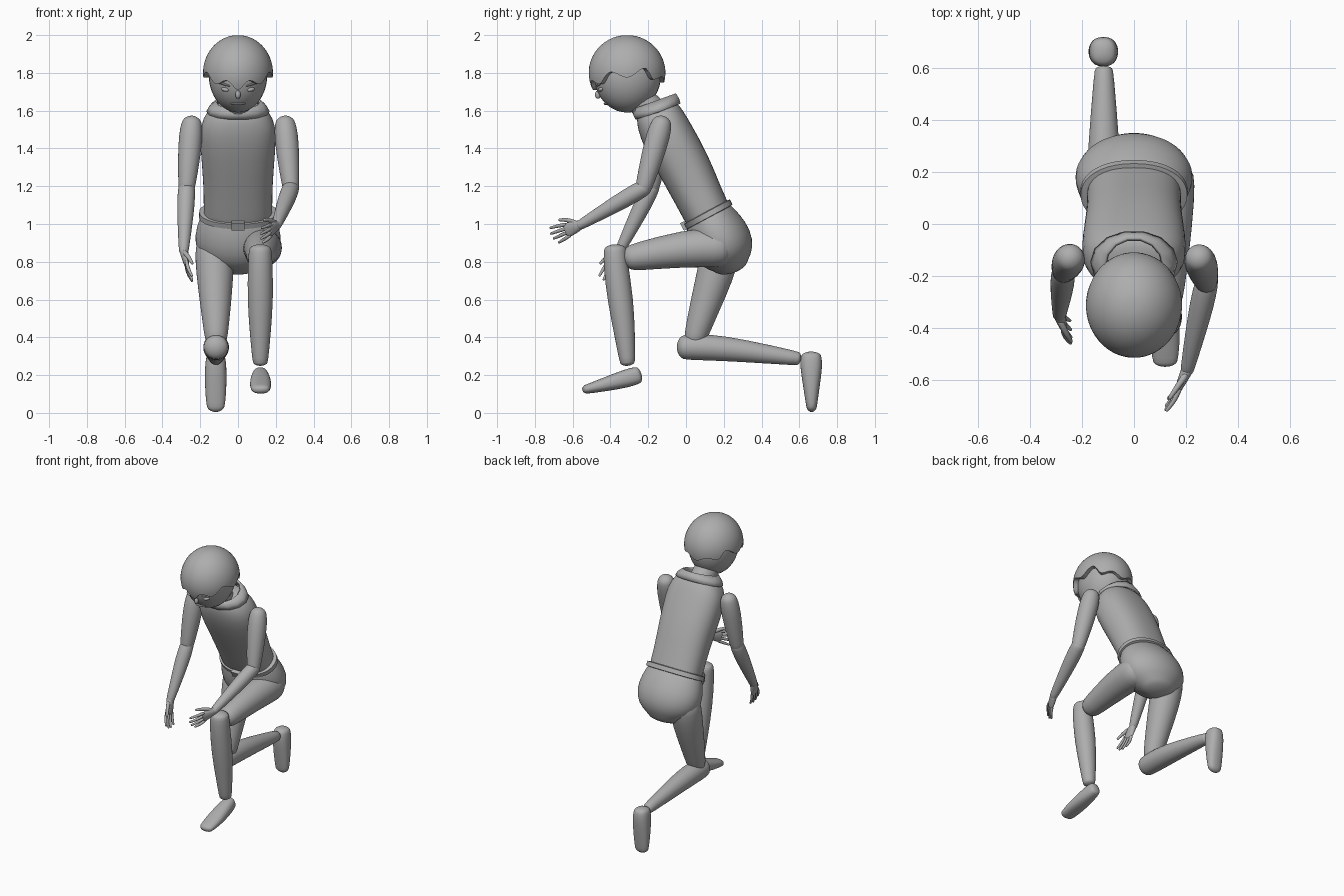
import bpy, bmesh
from math import sin, cos, pi, acos, radians, copysign
from mathutils import Vector

cube = bpy.data.objects.get("Cube")
if cube:
    bpy.data.objects.remove(cube, do_unlink=True)

grey = bpy.data.materials.new("plain grey")
grey.use_nodes = True
grey.diffuse_color = (0.42, 0.42, 0.42, 1)
grey.node_tree.nodes["Principled BSDF"].inputs["Base Color"].default_value = (0.42, 0.42, 0.42, 1)


def finish(ob, name, subdiv=0, angle=60):
    ob.name = ob.data.name = name
    ob.data.materials.append(grey)
    bpy.ops.object.select_all(action="DESELECT")
    ob.select_set(True)
    bpy.context.view_layer.objects.active = ob
    bpy.ops.object.shade_smooth_by_angle(angle=radians(angle))
    if subdiv:
        ob.modifiers.new("smooth", "SUBSURF").levels = subdiv
        ob.modifiers["smooth"].render_levels = subdiv
    return ob


def skin(name, rings, ends=(True, True), **kw):
    """Bridge a list of equal vertex rings into one surface."""
    bm = bmesh.new()
    loops = [[bm.verts.new(p) for p in ring] for ring in rings]
    n = len(loops[0])
    for a, b in zip(loops, loops[1:]):
        for i in range(n):
            bm.faces.new((a[i], a[(i + 1) % n], b[(i + 1) % n], b[i]))
    if ends[0]:
        bm.faces.new(loops[0][::-1])
    if ends[1]:
        bm.faces.new(loops[-1])
    bmesh.ops.recalc_face_normals(bm, faces=bm.faces[:])
    mesh = bpy.data.meshes.new(name)
    bm.to_mesh(mesh)
    bm.free()
    ob = bpy.data.objects.new(name, mesh)
    bpy.context.collection.objects.link(ob)
    return finish(ob, name, **kw)


def loft(name, pts, caps=(0.8, 0.8), segs=20, power=1.0, subdiv=1, closed=True):
    """Sweep ellipses (x, y, z, side radius, depth radius) with rounded ends."""
    c = [Vector(p[:3]) for p in pts]
    rings = []
    last = len(c) - 1
    for i, p in enumerate(pts):
        t = (c[min(i + 1, last)] - c[max(i - 1, 0)]).normalized()
        u = (Vector((1, 0, 0)) - t * t.x).normalized()
        v = t.cross(u)

        def ring(shift=0.0, size=1.0):
            out = []
            for k in range(segs):
                a = 2 * pi * k / segs
                ca, sa = (copysign(abs(f) ** power, f) for f in (cos(a), sin(a)))
                out.append(c[i] + t * shift + (u * ca * p[3] + v * sa * p[4]) * size)
            return out

        steps = [radians(d) for d in (30, 60, 82)]
        r = min(p[3], p[4])
        if i == 0 and closed:
            rings += [ring(-caps[0] * r * sin(s), cos(s)) for s in reversed(steps)]
        rings.append(ring())
        if i == last and closed:
            rings += [ring(caps[1] * r * sin(s), cos(s)) for s in steps]
    return skin(name, rings, (closed, closed), subdiv=subdiv)


def limb(name, *pts, **kw):
    return loft(name, [(*p, p[-1]) for p in pts], **kw)


def ball(name, loc, scale):
    bpy.ops.mesh.primitive_uv_sphere_add(segments=32, ring_count=20, radius=1, location=loc)
    ob = bpy.context.object
    ob.scale = scale
    return finish(ob, name)


# Torso, pelvis, belt
loft("torso", [(0, 0.13, 1.02, 0.185, 0.125), (0, 0.07, 1.14, 0.18, 0.127),
               (0, -0.005, 1.30, 0.19, 0.14), (0, -0.10, 1.47, 0.205, 0.14),
               (0, -0.135, 1.55, 0.19, 0.13), (0, -0.155, 1.60, 0.15, 0.115)],
     caps=(0.2, 0.3), segs=32, power=0.85)
loft("pelvis", [(0, 0.115, 1.06, 0.19, 0.125), (0, 0.15, 0.98, 0.222, 0.155),
                (0, 0.19, 0.90, 0.232, 0.168), (0, 0.225, 0.82, 0.2, 0.145),
                (0, 0.24, 0.775, 0.12, 0.09)], caps=(0.2, 0.4), segs=32)
loft("belt", [(0, 0.125, 1.038, 0.207, 0.138), (0, 0.111, 1.064, 0.205, 0.138)],
     caps=(0.06, 0.06), segs=40, power=0.93, subdiv=0)
bpy.ops.mesh.primitive_cube_add(size=1, location=(0, -0.01, 0.99), rotation=(0.49, 0, 0))
buckle = bpy.context.object
buckle.scale = (0.07, 0.025, 0.045)
bevel = buckle.modifiers.new("bevel", "BEVEL")
bevel.width = 0.006
finish(buckle, "buckle", angle=30)

# Neck and flared collar
limb("neck", (0, -0.15, 1.57, 0.085), (0, -0.22, 1.63, 0.08), (0, -0.28, 1.7, 0.08))
collar = loft("collar", [(0, -0.148, 1.595, 0.168, 0.13), (0, -0.157, 1.62, 0.155, 0.132),
                         (0, -0.168, 1.65, 0.118, 0.125)],
              segs=14, subdiv=0, closed=False)
collar.modifiers.new("thickness", "SOLIDIFY").thickness = 0.014

# Head with small facial features
ball("head", (0, -0.31, 1.79), (0.155, 0.178, 0.2))
ball("nose", (0, -0.466, 1.685), (0.014, 0.016, 0.022))
ball("mouth", (0, -0.424, 1.637), (0.04, 0.012, 0.007))
for side, s in (("left", 1), ("right", -1)):
    eye = ball(side + "_eye", (s * 0.068, -0.452, 1.712), (0.022, 0.012, 0.011))
    eye.rotation_euler = (0, -s * 0.2, s * 0.4)
    brow = ball(side + "_brow", (s * 0.068, -0.46, 1.738), (0.03, 0.01, 0.006))
    brow.rotation_euler = (0, -s * 0.25, s * 0.4)

# Hair cap with a wavy hem
HEM = [(0, 1.71), (20, 1.76), (40, 1.74), (65, 1.805), (90, 1.775),
       (118, 1.825), (135, 1.765), (155, 1.78), (180, 1.75)]


def hem_angle(a):
    d = abs((a + 180) % 360 - 180)
    for (a0, z0), (a1, z1) in zip(HEM, HEM[1:]):
        if d <= a1:
            f = (1 - cos(pi * (d - a0) / (a1 - a0))) / 2
            return acos((z0 + (z1 - z0) * f - 1.8) / 0.2)


def hair_ring(f, size=1.0):
    ring = []
    for k in range(72):
        a = k * 5
        p = hem_angle(a) * f
        ring.append((0.185 * size * sin(p) * sin(radians(a)),
                     -0.312 - 0.203 * size * sin(p) * cos(radians(a)), 1.8 + 0.2 * cos(p)))
    return ring


skin("hair", [hair_ring(j / 16) for j in range(1, 17)][::1] + [hair_ring(1, 0.8)], (True, False))

# Left leg, planted forward
limb("left_thigh", (0.13, 0.17, 0.875, 0.108), (0.127, 0.0, 0.872, 0.1),
     (0.12, -0.27, 0.825, 0.074), caps=(0.8, 0.9))
limb("left_shin", (0.118, -0.375, 0.865, 0.062), (0.118, -0.372, 0.78, 0.066),
     (0.118, -0.347, 0.6, 0.07), (0.118, -0.325, 0.42, 0.056),
     (0.118, -0.31, 0.27, 0.042), caps=(0.45, 0.5))
loft("left_foot", [(0.118, -0.255, 0.2, 0.04, 0.046), (0.118, -0.31, 0.184, 0.05, 0.05),
                   (0.12, -0.43, 0.15, 0.06, 0.037), (0.12, -0.525, 0.126, 0.05, 0.025)],
     caps=(0.5, 1.0), power=0.85)

# Right leg, kneeling
limb("right_thigh", (-0.125, 0.185, 0.86, 0.105), (-0.122, 0.155, 0.73, 0.1),
     (-0.118, 0.095, 0.55, 0.08), (-0.116, 0.05, 0.4, 0.062))
limb("right_shin", (-0.116, -0.005, 0.348, 0.068), (-0.116, 0.12, 0.348, 0.071),
     (-0.116, 0.3, 0.33, 0.061), (-0.116, 0.59, 0.288, 0.038), caps=(0.65, 0.5))
loft("right_foot", [(-0.118, 0.663, 0.3, 0.05, 0.055), (-0.118, 0.663, 0.25, 0.058, 0.061),
                    (-0.118, 0.664, 0.14, 0.058, 0.044), (-0.118, 0.665, 0.04, 0.05, 0.03)],
     caps=(0.5, 1.2), power=0.85)


# Arms and hands
def hand(side, wrist, heading):
    w, d = Vector(wrist), Vector(heading).normalized()
    u = (Vector((1, 0, 0)) - d * d.x).normalized()
    v = d.cross(u)
    loft(side + "_palm", [(*(w + d * t), a, b) for t, a, b in
                          ((0, 0.024, 0.026), (0.04, 0.02, 0.036), (0.085, 0.013, 0.04))], segs=14)
    for i, length in enumerate((0.075, 0.095, 0.1, 0.09)):
        off = (i - 1.5) * 0.021
        base = w + d * 0.08 + v * off
        mid = base + d * length * 0.5 + v * off * 0.25
        tip = base + d * length + v * off * 0.4 - u * 0.012 * (1 if side == "left" else -1)
        limb(f"{side}_finger_{i + 1}", (*base, 0.0105), (*mid, 0.01), (*tip, 0.007), segs=10)
    inward = u * (-1 if side == "left" else 1)
    root = w + d * 0.02 + v * 0.02
    limb(side + "_thumb", (*root, 0.014), (*(root + d * 0.045 + v * 0.032 + inward * 0.015), 0.012),
         (*(root + d * 0.09 + v * 0.045 + inward * 0.025), 0.008), segs=10)


for side, shoulder, elbow, wrist, heading in (
        ("left", (0.25, -0.13, 1.53), (0.28, -0.225, 1.19), (0.205, -0.56, 0.995), (-0.07, -0.15, -0.06)),
        ("right", (-0.245, -0.13, 1.53), (-0.272, -0.185, 1.19), (-0.287, -0.35, 0.86), (0.04, -0.09, -0.2))):
    s, e, w = Vector(shoulder), Vector(elbow), Vector(wrist)
    limb(side + "_upper_arm", (*s, 0.055), (*s.lerp(e, 0.15), 0.064),
         (*s.lerp(e, 0.5), 0.061), (*e, 0.045))
    limb(side + "_forearm", (*e, 0.046), (*e.lerp(w, 0.25), 0.048),
         (*e.lerp(w, 0.6), 0.039), (*w, 0.027))
    hand(side, wrist, heading)
